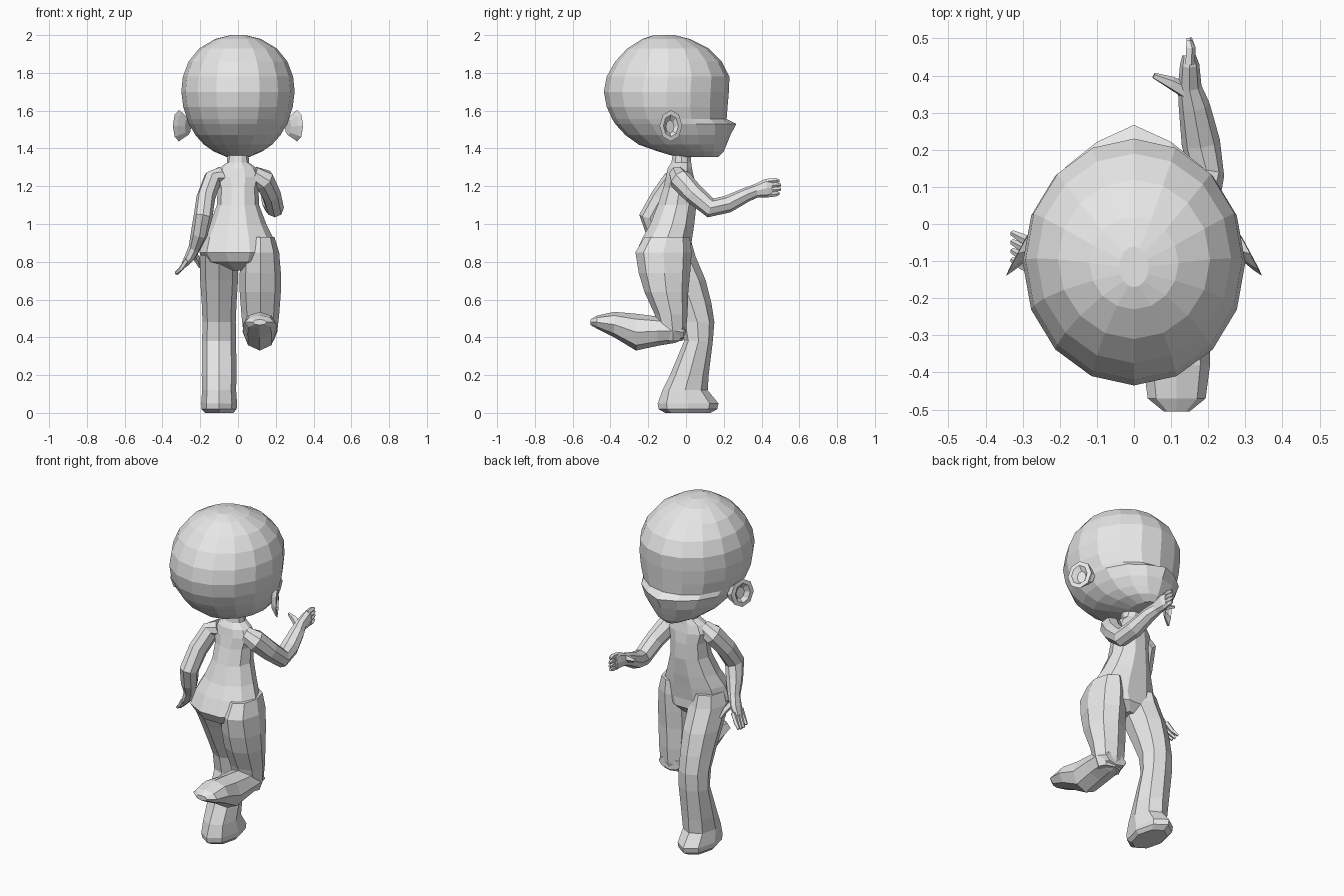
import bpy, bmesh, math
from mathutils import Vector

skin = bpy.data.materials.new("plain grey")
skin.diffuse_color = (0.8, 0.8, 0.8, 1)


def tube(name, rings, n=8, axis=None, side=(1, 0, 0)):
    """Skin oval rings (x, y, z, radius along side, other radius); axis None follows the path."""
    bm = bmesh.new()
    c = [Vector(r[:3]) for r in rings]
    loops = []
    for i, r in enumerate(rings):
        t = Vector(axis) if axis else c[min(i + 1, len(c) - 1)] - c[max(i - 1, 0)]
        t.normalize()
        u = Vector(side)
        u = (u - t * u.dot(t)).normalized()
        v = t.cross(u)
        loops.append([bm.verts.new(c[i] + u * r[3] * math.cos(a) + v * r[4] * math.sin(a))
                      for a in (2 * math.pi * k / n for k in range(n))])
    for a, b in zip(loops, loops[1:]):
        for k in range(n):
            bm.faces.new((a[k], a[(k + 1) % n], b[(k + 1) % n], b[k]))
    bm.faces.new(loops[0][::-1])
    bm.faces.new(loops[-1])
    bmesh.ops.recalc_face_normals(bm, faces=bm.faces)
    me = bpy.data.meshes.new(name)
    bm.to_mesh(me)
    bm.free()
    me.materials.append(skin)
    ob = bpy.data.objects.new(name, me)
    bpy.context.collection.objects.link(ob)
    return ob


def stack(name, levels, n=8, x=0):
    """Horizontal rings given as (z, half width, back y, front y)."""
    return tube(name, [(x, (a + b) / 2, z, w, (b - a) / 2) for z, w, a, b in levels],
                n, axis=(0, 0, 1))


# Head, facing +y, with a pointed snout
head = stack("head", [
    (1.355, .06, -.05, .17), (1.385, .13, -.15, .20), (1.42, .18, -.25, .215),
    (1.47, .225, -.32, .235), (1.53, .26, -.375, .245), (1.555, .268, -.39, .215),
    (1.62, .29, -.42, .22), (1.70, .30, -.435, .227), (1.78, .292, -.42, .23),
    (1.86, .262, -.375, .19), (1.93, .205, -.31, .12), (1.98, .12, -.23, .02),
    (2.0, .04, -.17, -.06)], 16)
for v in head.data.vertices:
    if abs(v.co.z - 1.53) < .01 and abs(v.co.x) < .01 and v.co.y > 0:
        v.co.y = .267

# Cupped ears
for s, label in ((-1, "left"), (1, "right")):
    tube(label + "_ear", [
        (s * .265, -.06, 1.515, .045, .035), (s * .295, -.075, 1.52, .07, .055),
        (s * .313, -.08, 1.52, .083, .068), (s * .315, -.08, 1.52, .058, .045),
        (s * .295, -.085, 1.515, .035, .025)], 8, axis=(s * .88, .47, 0), side=(0, 0, 1))

# Neck and torso
stack("torso", [
    (1.39, .055, -.07, .03), (1.325, .058, -.08, .03), (1.295, .10, -.10, .035),
    (1.25, .125, -.11, .045), (1.19, .108, -.125, .055), (1.10, .112, -.155, .06),
    (1.0, .15, -.195, .05), (.93, .185, -.235, .04), (.85, .205, -.272, .03),
    (.80, .17, -.245, .03), (.755, .05, -.15, -.01)], 10)

# Standing leg and foot
stack("standing_leg", [
    (.90, .085, -.20, .03), (.83, .103, -.21, .05), (.70, .10, -.14, .105),
    (.58, .092, -.08, .135), (.48, .088, -.03, .15), (.38, .09, -.01, .142),
    (.20, .092, -.085, .12), (.12, .09, -.125, .115), (.05, .095, -.15, .172),
    (.02, .093, -.145, .165), (0, .075, -.11, .13)], 8, x=-.1)

# Raised leg: thigh down to the knee, then shin and foot pointing back
stack("raised_thigh", [
    (.93, .075, -.22, .02), (.85, .10, -.268, .03), (.74, .109, -.25, .022),
    (.64, .109, -.22, .012), (.52, .10, -.165, .008), (.43, .09, -.14, 0),
    (.38, .07, -.12, -.02)], 8, x=.118)
tube("raised_shin_and_foot", [
    (.115, y, (lo + hi) / 2, w, (hi - lo) / 2) for y, lo, hi, w in [
        (-.01, .39, .46, .07), (-.06, .37, .50, .09), (-.15, .355, .51, .092),
        (-.265, .33, .525, .088), (-.38, .40, .535, .09), (-.47, .445, .515, .078),
        (-.505, .465, .495, .035)]], 8, axis=(0, -1, 0))

# Arms
tube("forward_arm", [
    (.08, -.045, 1.26, .05, .045), (.135, -.03, 1.235, .06, .06),
    (.175, .04, 1.16, .052, .055), (.195, .13, 1.085, .048, .052),
    (.18, .22, 1.105, .052, .046), (.162, .32, 1.155, .042, .038),
    (.15, .37, 1.175, .032, .036), (.15, .43, 1.19, .026, .05),
    (.148, .455, 1.19, .018, .042)])
tube("rear_arm", [
    (-.08, -.05, 1.26, .05, .045), (-.135, -.06, 1.235, .05, .06),
    (-.17, -.13, 1.14, .05, .058), (-.185, -.19, 1.04, .05, .058),
    (-.205, -.16, .95, .045, .05), (-.23, -.12, .875, .032, .038),
    (-.255, -.10, .825, .028, .044), (-.285, -.085, .785, .016, .036)])

# Fingers and thumbs
for i in range(4):
    d = (i - 1.5) * .024
    tube("forward_finger", [(.15, .43, 1.19 + d, .014, .014), (.152, .475, 1.195 + d, .014, .014),
                            (.148, .505 - abs(d) * .3, 1.195 + d * .9, .008, .008)], 5)
    tube("rear_finger", [(-.27, -.09 + d, .81, .014, .014), (-.30, -.075 + d, .765, .013, .013),
                         (-.328, -.06 + d, .73 + abs(d) * .3, .008, .008)], 5)
tube("forward_thumb", [(.145, .355, 1.18, .022, .022), (.10, .38, 1.195, .018, .018),
                       (.053, .40, 1.205, .008, .008)], 5, side=(0, 1, 0))
tube("rear_thumb", [(-.24, -.09, .85, .02, .02), (-.215, -.06, .81, .017, .017),
                    (-.20, -.035, .77, .008, .008)], 5)
